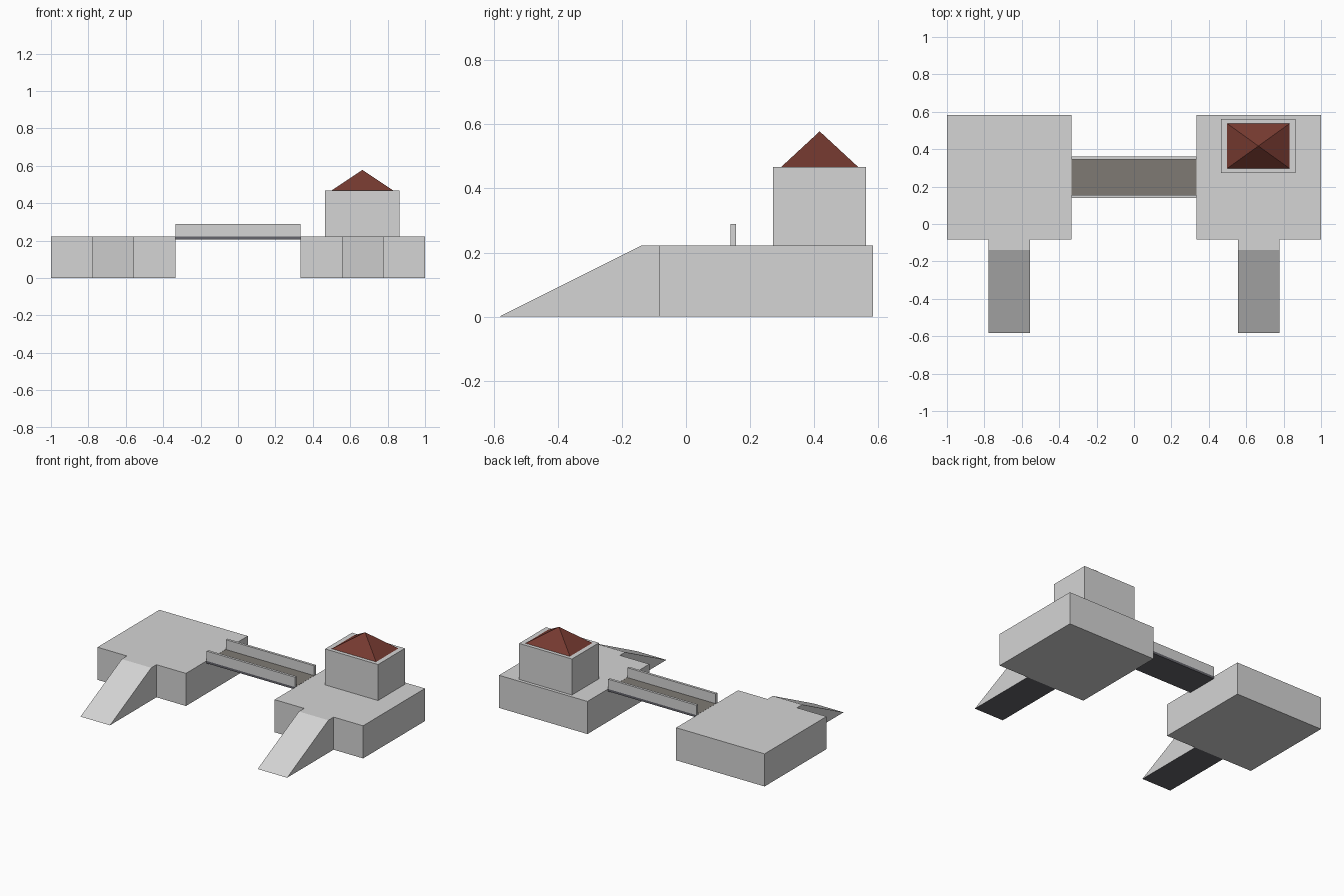
import bpy, bmesh
from mathutils import Vector

if "Cube" in bpy.data.objects:
    bpy.data.objects.remove(bpy.data.objects["Cube"])


def material(name, rgb):
    m = bpy.data.materials.new(name)
    m.diffuse_color = (*rgb, 1)
    m.use_nodes = True
    m.node_tree.nodes["Principled BSDF"].inputs["Base Color"].default_value = m.diffuse_color
    return m


STONE = material("pale stone", (0.66, 0.66, 0.66))
DARK = material("dark grey", (0.13, 0.13, 0.15))
PLANK = material("brown grey deck", (0.21, 0.193, 0.172))
RED = material("red brown roof", (0.18, 0.042, 0.03))


def finish(name, bm, mats, rule=None):
    """Turn a bmesh into an object; rule picks a material from the face normal."""
    bmesh.ops.recalc_face_normals(bm, faces=bm.faces)
    bm.normal_update()
    if rule:
        for f in bm.faces:
            f.material_index = rule(f.normal)
    me = bpy.data.meshes.new(name)
    bm.to_mesh(me)
    bm.free()
    for m in mats:
        me.materials.append(m)
    ob = bpy.data.objects.new(name, me)
    bpy.context.collection.objects.link(ob)
    return ob


def box(name, x, y, z, mats, rule=None):
    bm = bmesh.new()
    bmesh.ops.create_cube(bm, size=1)
    for v in bm.verts:
        v.co = Vector([(r[0] + r[1]) / 2 + c * (r[1] - r[0])
                       for r, c in zip((x, y, z), v.co)])
    return finish(name, bm, mats, rule)


def ramp(name, cx):
    # side profile in (y, z), extruded across the width
    profile = [(-0.583, 0), (-0.083, 0), (-0.083, 0.222), (-0.139, 0.222)]
    bm = bmesh.new()
    face = bm.faces.new([bm.verts.new((cx - 0.111, y, z)) for y, z in profile])
    out = bmesh.ops.extrude_face_region(bm, geom=[face])
    verts = [g for g in out["geom"] if isinstance(g, bmesh.types.BMVert)]
    bmesh.ops.translate(bm, verts=verts, vec=(0.222, 0, 0))
    return finish(name, bm, [STONE, DARK], lambda n: 1 if n.z < -0.9 else 0)


# two platforms, each with an access ramp
for side, label in ((-1, "left"), (1, "right")):
    cx = side * 0.667
    box(label + "_platform", (cx - 0.333, cx + 0.333), (-0.083, 0.583), (0, 0.222), [STONE])
    ramp(label + "_ramp", cx)

# bridge deck: dark slab with a brown walking surface
box("bridge_deck", (-0.333, 0.333), (0.139, 0.361), (0.206, 0.222),
    [DARK, PLANK], lambda n: 1 if n.z > 0.9 else 0)

# bridge side walls
for label, y in (("front", 0.139), ("back", 0.344)):
    box(label + "_bridge_wall", (-0.333, 0.333), (y, y + 0.017), (0.222, 0.289), [STONE])

# tower block on the right platform
box("tower", (0.466, 0.864), (0.272, 0.561), (0.222, 0.467), [STONE])

# pyramid roof, set in from the tower edges
bm = bmesh.new()
base = [bm.verts.new((x, y, 0.467)) for x, y in
        ((0.498, 0.297), (0.832, 0.297), (0.832, 0.537), (0.498, 0.537))]
tip = bm.verts.new((0.665, 0.417, 0.578))
bm.faces.new(base)
for i in range(4):
    bm.faces.new((base[i], base[(i + 1) % 4], tip))
finish("tower_roof", bm, [RED])
